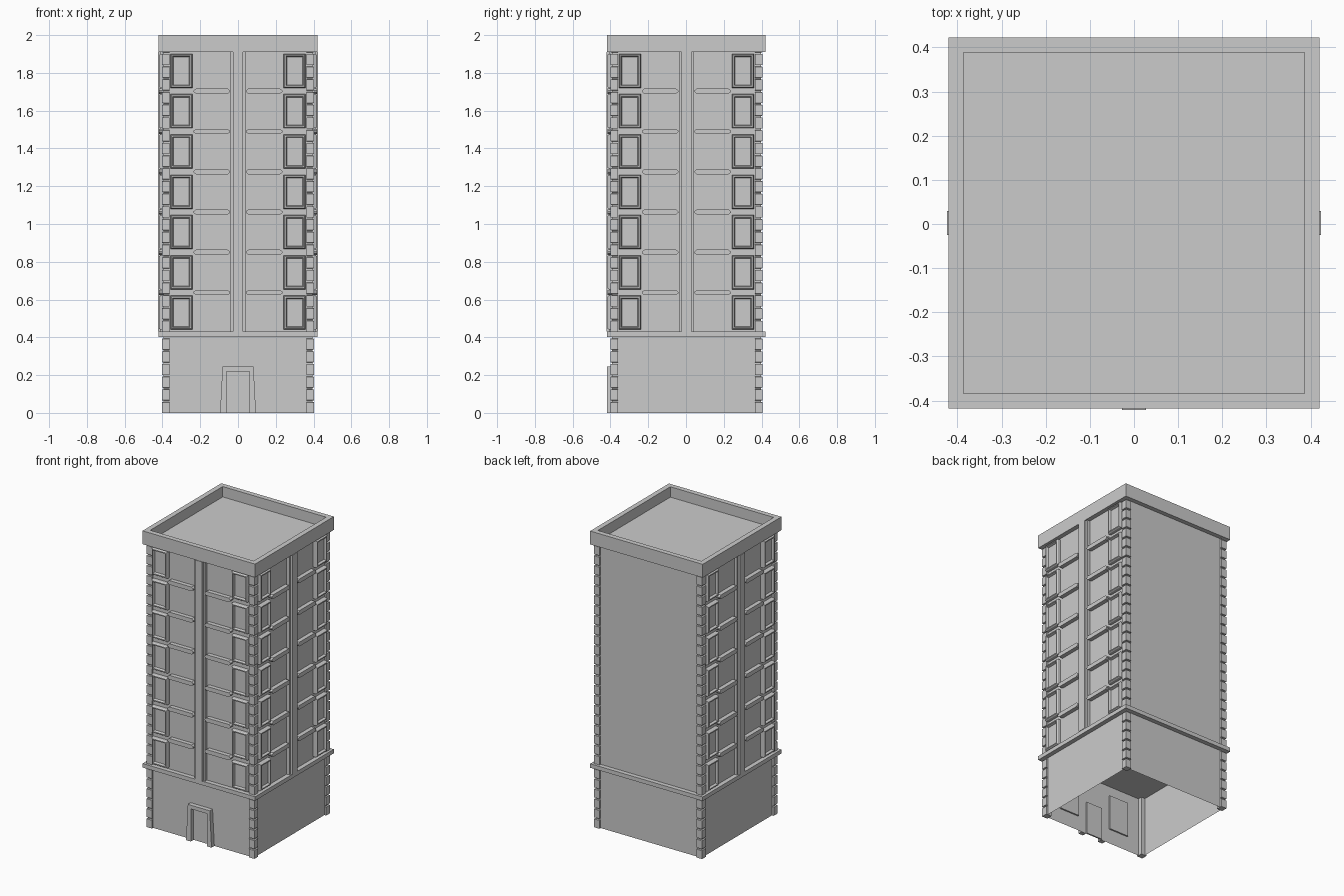
import bpy, bmesh
from math import pi
from mathutils import Matrix, Vector

if "Cube" in bpy.data.objects:
    bpy.data.objects.remove(bpy.data.objects["Cube"])

CY = 0.002                       # small y offset that centres the whole model
WALL = 0.39                      # distance of wall planes from the axis
PITCH = 0.2132                   # storey height
FRONT, RIGHT, BACK, LEFT = 0, pi / 2, pi, -pi / 2
SIDES = (FRONT, RIGHT, LEFT)     # decorated sides


def finish(name, bm):
    bmesh.ops.remove_doubles(bm, verts=bm.verts, dist=1e-5)
    bmesh.ops.recalc_face_normals(bm, faces=bm.faces)
    bmesh.ops.translate(bm, verts=bm.verts, vec=(0, CY, 0))
    me = bpy.data.meshes.new(name)
    bm.to_mesh(me)
    bm.free()
    ob = bpy.data.objects.new(name, me)
    bpy.context.collection.objects.link(ob)
    return ob


def loft(bm, loops, caps=(False, True), angle=0.0):
    """Join rings of 3D points; caps = (first, last)."""
    rot = Matrix.Rotation(angle, 3, 'Z')
    rings = [[bm.verts.new(rot @ Vector(p)) for p in lp] for lp in loops]
    n = len(rings[0])
    for a, b in zip(rings, rings[1:]):
        for i in range(n):
            j = (i + 1) % n
            bm.faces.new((a[i], a[j], b[j], b[i]))
    if caps[0]:
        bm.faces.new(rings[0][::-1])
    if caps[1]:
        bm.faces.new(rings[-1])


def rect(u0, u1, z0, z1, d):
    """Rectangle on a facade plane at distance d from the axis."""
    return [(u0, -d, z0), (u1, -d, z0), (u1, -d, z1), (u0, -d, z1)]


def square(r, z):
    return [(-r, -r, z), (r, -r, z), (r, r, z), (-r, r, z)]


def prism(bm, outline, d0, d1, angle, back=False):
    loft(bm, [[(u, -d, z) for u, z in outline] for d in (d0, d1)], (back, True), angle)


def wall(bm, us, zs, pockets, depth, d, angle):
    """Sheet wall divided at us / zs, with chosen cells pushed in by depth."""
    rot = Matrix.Rotation(angle, 3, 'Z')
    v = [[bm.verts.new(rot @ Vector((u, -d, z))) for z in zs] for u in us]
    deep = []
    for i in range(len(us) - 1):
        for j in range(len(zs) - 1):
            f = bm.faces.new((v[i][j], v[i + 1][j], v[i + 1][j + 1], v[i][j + 1]))
            if (i, j) in pockets:
                deep.append(f)
    if deep:
        geo = bmesh.ops.extrude_face_region(bm, geom=deep)['geom']
        new = [g for g in geo if isinstance(g, bmesh.types.BMVert)]
        bmesh.ops.translate(bm, verts=new, vec=rot @ Vector((0, depth, 0)))


# ground storey: open-bottomed shell with front windows and doorway
us = [-WALL, -.27, -.125, -.06, .06, .125, .27, WALL]
zs = [0, .10, .22, .335, .405]
holes = {(1, 1), (1, 2), (5, 1), (5, 2), (3, 0), (3, 1)}
bm = bmesh.new()
for a in (FRONT, RIGHT, BACK, LEFT):
    wall(bm, us, zs, holes if a == FRONT else (), 0.01, WALL, a)
finish("ground_storey_walls", bm)

# door surround, slightly wider at the foot
bm = bmesh.new()
prism(bm, [(-.095, 0), (-.06, 0), (-.06, .22), (.06, .22), (.06, 0), (.095, 0),
           (.082, .245), (-.082, .245)], WALL, .42, FRONT, True)
finish("door_surround", bm)

# band between ground storey and tower
bm = bmesh.new()
loft(bm, [square(.42, .403), square(.42, .43)], (True, True))
finish("string_course", bm)

# parapet and sunken flat roof
bm = bmesh.new()
loft(bm, [square(.42, 1.91), square(.42, 2), square(.386, 2), square(.386, 1.93)], (True, True))
finish("parapet_roof", bm)

# tower walls with recessed wide windows on three sides
sills = [.637 + PITCH * k for k in range(6)]
zs = [.43, .436]
for s in sills:
    zs += [s - .042, s + .04]
zs += [1.903, 1.912]
us = [-WALL, -.225, -.053, .053, .225, WALL]
holes = {(i, 2 * k + 1) for i in (1, 3) for k in range(7)}
bm = bmesh.new()
for a in (FRONT, RIGHT, BACK, LEFT):
    wall(bm, us, zs, () if a == BACK else holes, 0.022, WALL, a)
finish("tower_walls", bm)

# raised narrow window frames
bm = bmesh.new()
for a in SIDES:
    for k in range(7):
        zc = .531 + PITCH * k
        for c in (-.2995, .2995):
            steps = [(0, WALL), (0, .410), (.005, .418), (.012, .418), (.017, .402)]
            loft(bm, [rect(c - .058 + i, c + .058 - i, zc - .09 + i, zc + .09 - i, d)
                      for i, d in steps], angle=a)
finish("narrow_windows", bm)

# ledges between the wide windows, with pointed ends
bm = bmesh.new()
for a in SIDES:
    for z in sills:
        for m in (-1, 1):
            prism(bm, [(m * u, z + h) for u, h in
                       ((.043, .004), (.055, .014), (.222, .014), (.235, .004),
                        (.235, -.004), (.222, -.014), (.055, -.014), (.043, -.004))],
                  WALL, .418, a)
finish("window_ledges", bm)

# central pilasters: stepped strip with one sunken panel per storey
zs = [.43]
for k in range(7):
    zc = .531 + PITCH * k
    zs += [zc - .078, zc + .078]
zs += [1.91]
bm = bmesh.new()
for a in SIDES:
    loft(bm, [rect(-.04, .04, .43, 1.91, WALL), rect(-.04, .04, .43, 1.91, .41)], angle=a)
    loft(bm, [rect(-.027, .027, .43, 1.91, .41), rect(-.027, .027, .43, 1.91, .4235)],
         (False, False), a)
    wall(bm, [-.027, -.011, .011, .027], zs, {(1, 2 * k + 1) for k in range(7)},
         .008, .4235, a)
finish("pilasters", bm)

# corner quoins: grooved columns at all four corners
bm = bmesh.new()
for a in (FRONT, RIGHT, BACK, LEFT):
    for z0, z1, n in ((0, .403, 6), (.43, 1.91, 22)):
        step = (z1 - z0) / n
        loops = []
        for k in range(n):
            b, t = z0 + k * step, z0 + (k + 1) * step
            for r, z in ((.403, b), (.403, t - .011), (.394, t - .009), (.394, t - .002), (.403, t)):
                loops.append([(.362, -r, z), (r, -r, z), (r, -.362, z), (.362, -.362, z)])
        loft(bm, loops, (True, True), a)
finish("corner_quoins", bm)
